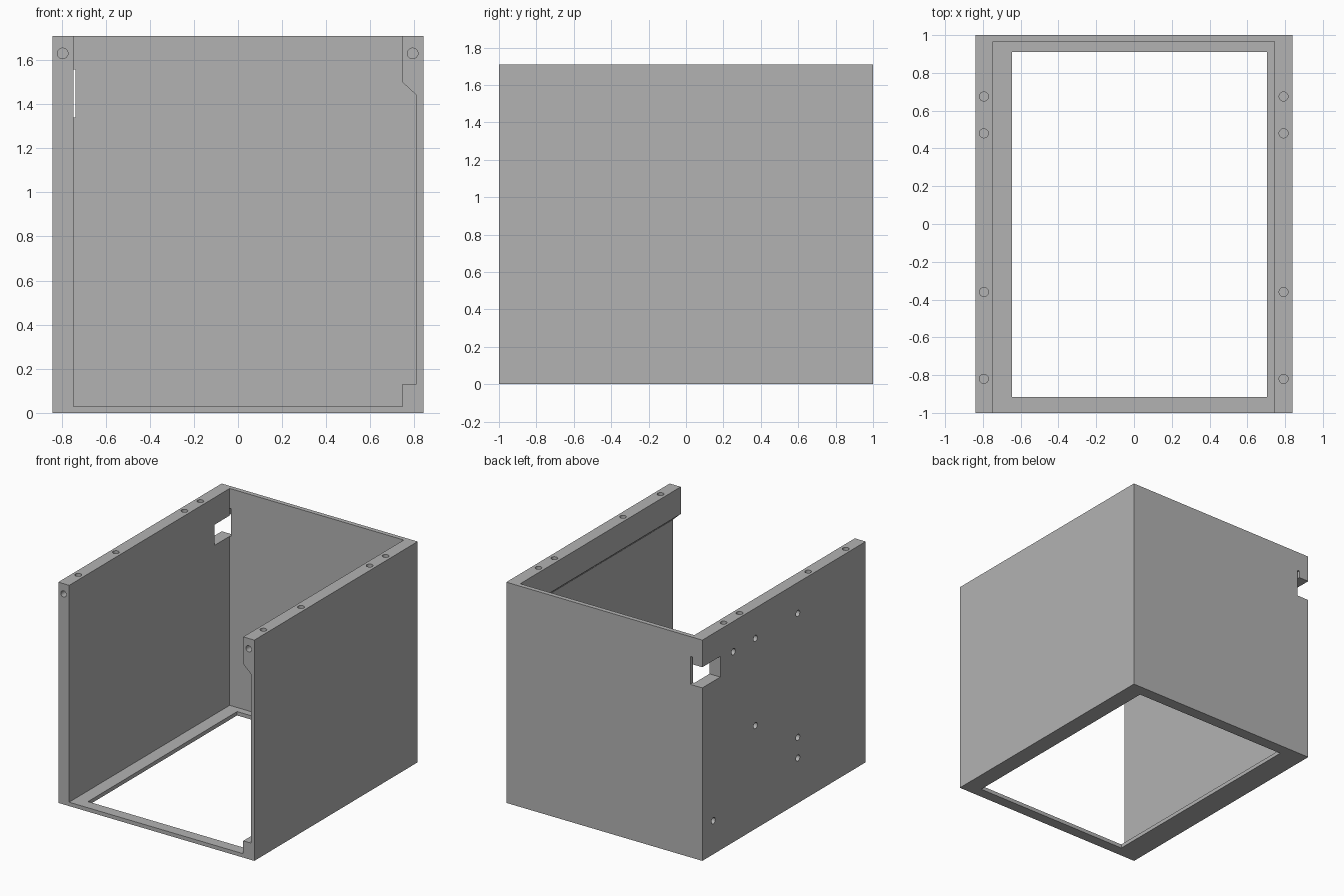
import bpy, bmesh
from math import radians
from mathutils import Matrix, Vector

cube = bpy.data.objects.get("Cube")
if cube:
    bpy.data.objects.remove(cube, do_unlink=True)

W, H = 0.84, 1.71      # half width and height (half depth is 1)

grey = bpy.data.materials.new("plain_grey")
grey.use_nodes = True
grey.diffuse_color = (0.45, 0.45, 0.45, 1)
grey.node_tree.nodes["Principled BSDF"].inputs["Base Color"].default_value = (0.45, 0.45, 0.45, 1)


def finish(name, bm):
    bmesh.ops.recalc_face_normals(bm, faces=bm.faces)
    mesh = bpy.data.meshes.new(name)
    bm.to_mesh(mesh)
    bm.free()
    mesh.materials.append(grey)
    obj = bpy.data.objects.new(name, mesh)
    bpy.context.collection.objects.link(obj)
    return obj


def prism(name, outline, y0, y1):
    """Extrude an x-z outline along y."""
    bm = bmesh.new()
    face = bm.faces.new([bm.verts.new((x, y0, z)) for x, z in outline])
    moved = bmesh.ops.extrude_face_region(bm, geom=[face])["geom"]
    bmesh.ops.translate(bm, vec=(0, y1 - y0, 0),
                        verts=[v for v in moved if isinstance(v, bmesh.types.BMVert)])
    return finish(name, bm)


def box(name, x0, x1, y0, y1, z0, z1):
    return prism(name, [(x0, z0), (x1, z0), (x1, z1), (x0, z1)], y0, y1)


def drill(name, centre, axis, radius, depth):
    """Cylinder reaching the given depth to both sides of a surface point."""
    bm = bmesh.new()
    turn = Vector((0, 0, 1)).rotation_difference(Vector(axis)).to_matrix().to_4x4()
    bmesh.ops.create_cone(bm, cap_ends=True, segments=24, radius1=radius, radius2=radius,
                          depth=2 * depth, matrix=Matrix.Translation(centre) @ turn)
    return finish(name, bm)


# Outer block that becomes the enclosure
case = box("enclosure", -W, W, -1, 1, 0, H)

# Main cavity, with the recess along the left wall
cavity = [(-0.747, 0.03), (0.745, 0.03), (0.745, 0.13), (0.81, 0.13), (0.81, 1.44),
          (0.745, 1.50), (0.745, 1.9), (-0.747, 1.9)]
cutters = [
    prism("cavity_cutter", cavity, -1.1, 0.965),
    box("floor_opening_cutter", -0.645, 0.705, -0.915, 0.91, -0.1, 0.2),
    box("side_notch_cutter", -0.95, -0.737, 0.78, 1.1, 1.34, 1.50),
    box("back_slot_cutter", -0.755, -0.737, 0.96, 1.1, 1.34, 1.556),
]

# Screw holes in the top rims and front edges
for x in (-0.795, 0.792):
    for y in (0.675, 0.48, -0.36, -0.82):
        cutters.append(drill("top_hole_cutter", (x, y, H), (0, 0, 1), 0.024, 0.1))
    cutters.append(drill("front_hole_cutter", (x, -1, 1.63), (0, 1, 0), 0.024, 0.1))

# Blind mounting holes in the right wall
for y, z in ((-0.17, 1.47), (0.35, 1.475), (0.62, 1.475), (0.35, 0.80),
             (-0.17, 0.51), (-0.17, 0.35), (0.865, 0.26)):
    cutters.append(drill("side_hole_cutter", (-W, y, z), (1, 0, 0), 0.024, 0.06))

# Cut everything out, then drop the cutters
bpy.ops.object.select_all(action="DESELECT")
bpy.context.view_layer.objects.active = case
case.select_set(True)
for cutter in cutters:
    cutter.hide_render = True
    mod = case.modifiers.new("cut", "BOOLEAN")
    mod.operation = "DIFFERENCE"
    mod.solver = "EXACT"
    mod.object = cutter
    bpy.ops.object.modifier_apply(modifier=mod.name)
    bpy.data.objects.remove(cutter, do_unlink=True)

bpy.ops.object.shade_smooth_by_angle(angle=radians(30))
